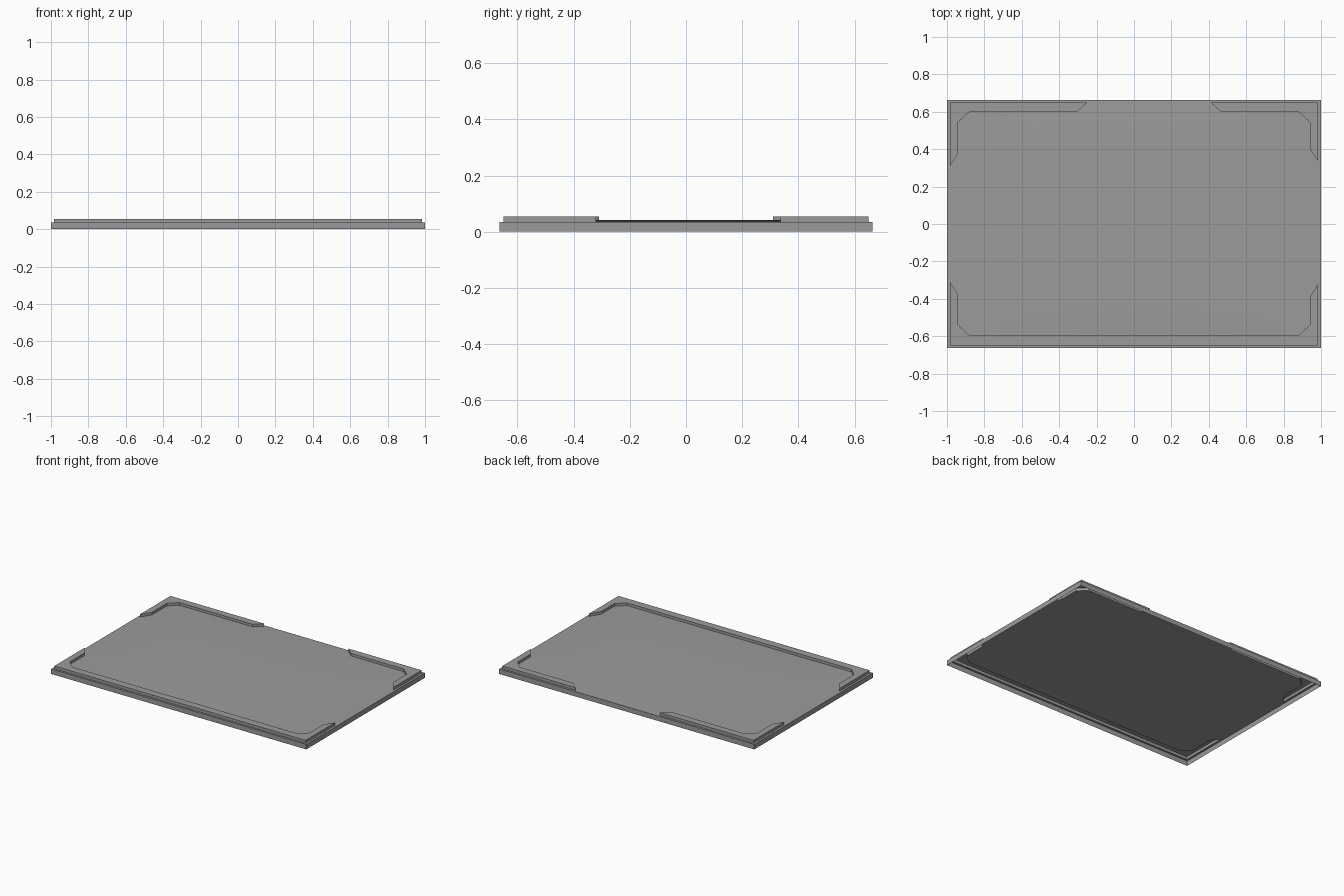
import bpy, bmesh
from mathutils import Vector
from mathutils.geometry import delaunay_2d_cdt

cube = bpy.data.objects.get("Cube")
if cube:
    bpy.data.objects.remove(cube)

HALF_X, HALF_Y = 1.0, 0.664
EDGE_Z, CROWN, RAIL_Z = 0.035, 0.007, 0.055

grey = bpy.data.materials.new("mid grey")
grey.use_nodes = True
COLOUR = (0.33, 0.33, 0.33, 1)
grey.diffuse_color = COLOUR
grey.node_tree.nodes["Principled BSDF"].inputs["Base Color"].default_value = COLOUR


def add_object(name, bm):
    mesh = bpy.data.meshes.new(name)
    bm.to_mesh(mesh)
    bm.free()
    obj = bpy.data.objects.new(name, mesh)
    mesh.materials.append(grey)
    bpy.context.collection.objects.link(obj)
    bpy.ops.object.select_all(action="DESELECT")
    obj.select_set(True)
    bpy.context.view_layer.objects.active = obj
    bpy.ops.object.shade_smooth_by_angle(angle=0.4)
    return obj


def floor_height(x, y):
    """Very gently crowned floor, level at the outer edge."""
    return EDGE_Z + CROWN * (1 - (x / HALF_X) ** 4) * (1 - (y / HALF_Y) ** 4)


# Outlines, all counter-clockwise
border = [(-HALF_X, -HALF_Y), (HALF_X, -HALF_Y), (HALF_X, HALF_Y), (-HALF_X, HALF_Y)]
front_rail = [(-0.985, -0.65), (0.985, -0.65), (0.985, -0.32), (0.94, -0.39),
              (0.94, -0.54), (0.88, -0.595), (-0.88, -0.595), (-0.94, -0.54),
              (-0.94, -0.375), (-0.985, -0.31)]
back_right_rail = [(-0.985, 0.65), (-0.985, 0.31), (-0.94, 0.375), (-0.94, 0.545),
                   (-0.88, 0.6), (-0.305, 0.6), (-0.25, 0.65)]
back_left_rail = [(0.985, 0.65), (0.41, 0.65), (0.465, 0.6), (0.88, 0.6),
                  (0.94, 0.545), (0.94, 0.4), (0.985, 0.337)]

points, loops = [], []
for outline in (border, front_rail, back_right_rail, back_left_rail):
    loops.append(list(range(len(points), len(points) + len(outline))))
    points += [Vector(p) for p in outline]

# Inner grid points carry the crown of the floor
for i in range(-8, 9):
    for j in range(-5, 6):
        points.append(Vector((i * 0.11, j * 0.11)))

verts, _, faces, _, _, sources = delaunay_2d_cdt(points, [], loops, 1, 1e-5)

# Panel with hollow raised rails pulled up out of it
bm = bmesh.new()
bverts = [bm.verts.new((v.x, v.y, floor_height(v.x, v.y))) for v in verts]
rail_faces = []
for face, source in zip(faces, sources):
    f = bm.faces.new([bverts[i] for i in face])
    if max(source) > 0:
        rail_faces.append(f)
result = bmesh.ops.extrude_face_region(bm, geom=rail_faces)
for item in result["geom"]:
    if isinstance(item, bmesh.types.BMVert):
        item.co.z = RAIL_Z
bmesh.ops.delete(bm, geom=[f for f in rail_faces if f.is_valid], context="FACES")
bmesh.ops.delete(bm, geom=[v for v in bm.verts if not v.link_faces], context="VERTS")
add_object("panel_with_raised_rails", bm)

# Side walls, open underneath
bm = bmesh.new()
low = [bm.verts.new((x, y, 0)) for x, y in border]
high = [bm.verts.new((x, y, EDGE_Z)) for x, y in border]
for a in range(4):
    b = (a + 1) % 4
    bm.faces.new((low[a], low[b], high[b], high[a]))
add_object("side_walls", bm)
